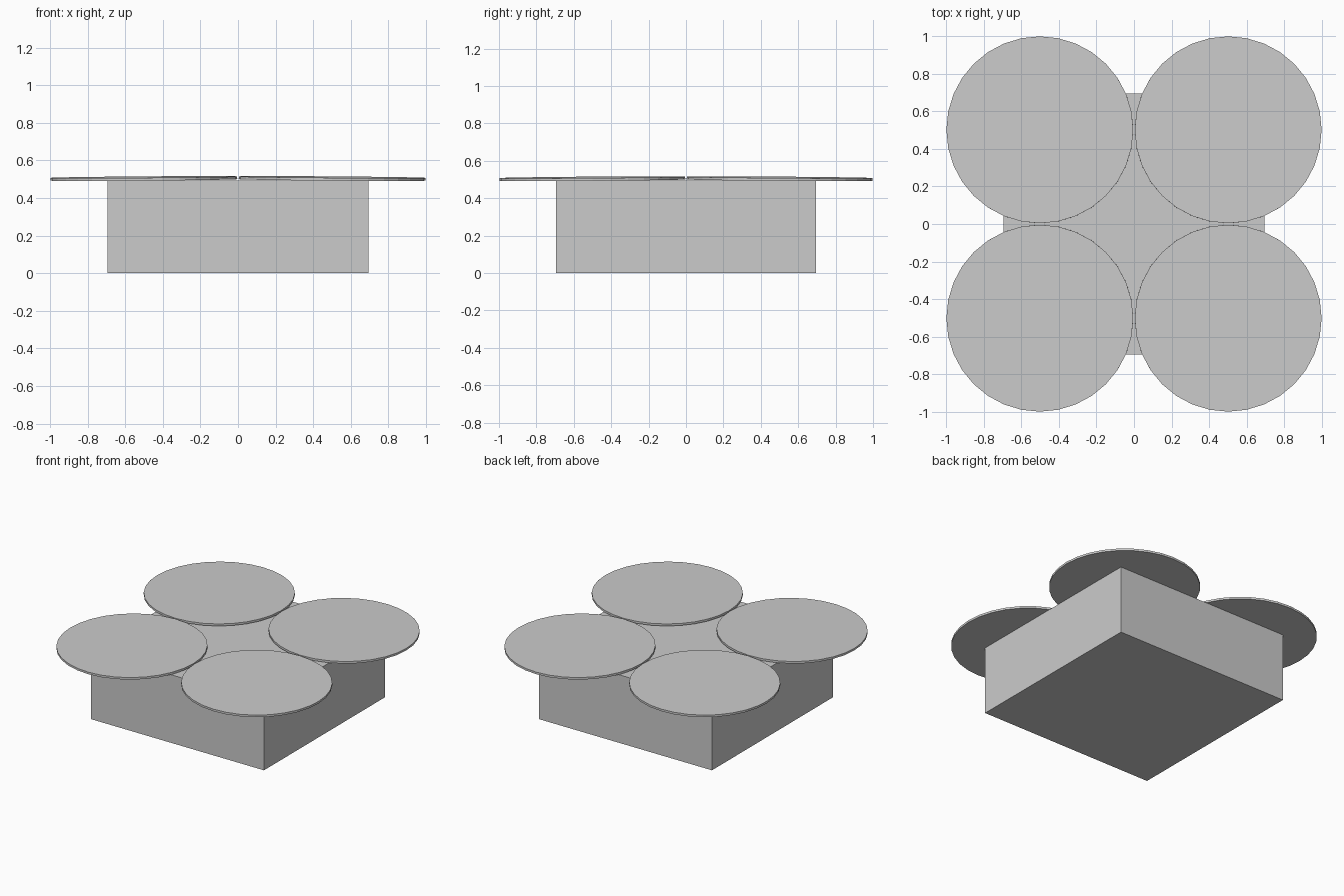
import bpy
from math import atan2
from mathutils import Matrix, Vector

if "Cube" in bpy.data.objects:
    bpy.data.objects.remove(bpy.data.objects["Cube"])

# Solid square base
bpy.ops.mesh.primitive_cube_add(size=1, location=(0, 0, 0.247))
base = bpy.context.object
base.name = "base_block"
base.scale = (1.39, 1.39, 0.494)


# Thin discs on the corners, rising very slightly toward the middle
def corner_disc(name, x, y):
    bpy.ops.mesh.primitive_cylinder_add(vertices=32, radius=0.497, depth=0.015,
                                        location=(x, y, 0.504))
    disc = bpy.context.object
    disc.name = name
    axis = Vector((-y, x, 0)).normalized()
    disc.rotation_euler = Matrix.Rotation(0.011, 3, axis).to_euler()


for side, sx in (("left", -1), ("right", 1)):
    for end, sy in (("front", -1), ("back", 1)):
        corner_disc(f"{end}_{side}_disc", sx * 0.501, sy * 0.501)
